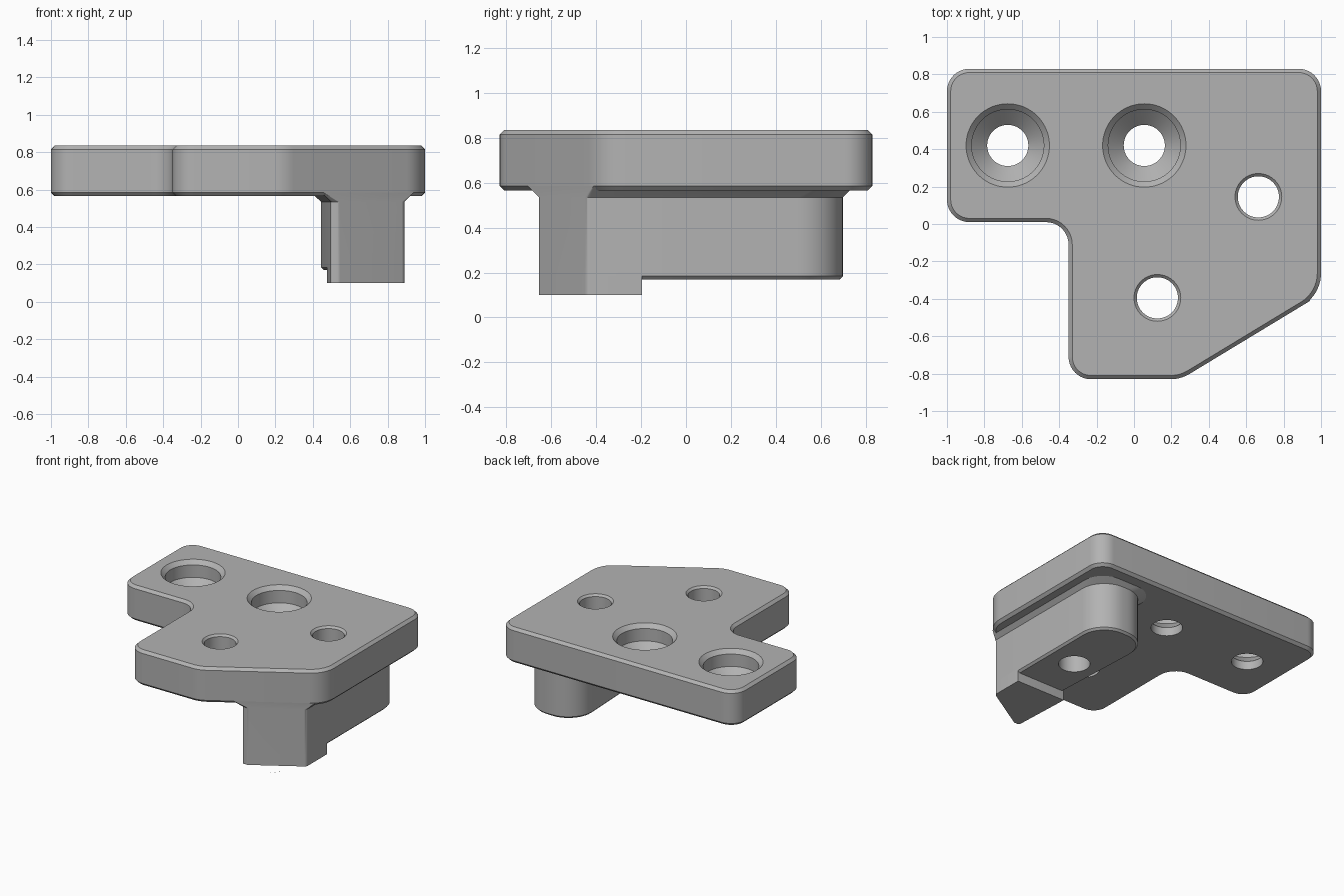
import bpy, bmesh, math
from mathutils import Vector

cube = bpy.data.objects.get("Cube")
if cube:
    bpy.data.objects.remove(cube, do_unlink=True)

# One grey material
grey = bpy.data.materials.new("machined grey")
grey.use_nodes = True
color = (0.45, 0.45, 0.45, 1)
grey.diffuse_color = color
grey.node_tree.nodes["Principled BSDF"].inputs["Base Color"].default_value = color


def outline(corners, inset=0.0, fixed=(), steps=10):
    """Rounded counter-clockwise polygon of (x, y, radius); edges in fixed do not move."""
    n = len(corners)
    pts = [Vector(c[:2]) for c in corners]
    dirs = [(pts[(i + 1) % n] - pts[i]).normalized() for i in range(n)]
    moves = [0.0 if i in fixed else inset for i in range(n)]
    verts = []
    for i in range(n):
        a, b = dirs[i - 1], dirs[i]
        turn = a.cross(b)
        # Shift both neighbouring edges inward, then intersect them
        p = pts[i] + (moves[i - 1] * b - moves[i] * a) / turn
        r = max(corners[i][2] - math.copysign(inset, turn), 0.001)
        angle = a.angle(b)
        tangent = r * math.tan(angle / 2)
        side = math.copysign(1, turn)
        start = p - a * tangent
        centre = start + Vector((-a.y, a.x)) * side * r
        base = start - centre
        for k in range(steps + 1):
            t = side * angle * k / steps
            c, s = math.cos(t), math.sin(t)
            verts.append(centre + Vector((base.x * c - base.y * s, base.x * s + base.y * c)))
    return verts


def circle(x, y, r, n=64):
    return [Vector((x + r * math.cos(math.tau * i / n), y + r * math.sin(math.tau * i / n)))
            for i in range(n)]


def loft(name, layers):
    """Closed solid through stacked (loop, z) layers, lowest first."""
    bm = bmesh.new()
    rings = [[bm.verts.new((p.x, p.y, z)) for p in loop] for loop, z in layers]
    n = len(rings[0])
    bm.faces.new(rings[0][::-1])
    bm.faces.new(rings[-1])
    for low, high in zip(rings, rings[1:]):
        for i in range(n):
            j = (i + 1) % n
            bm.faces.new((low[i], low[j], high[j], high[i]))
    mesh = bpy.data.meshes.new(name)
    bm.to_mesh(mesh)
    bm.free()
    mesh.materials.append(grey)
    obj = bpy.data.objects.new(name, mesh)
    bpy.context.collection.objects.link(obj)
    return obj


def drill(target, x, y, profile):
    """Cut a round hole with a (radius, z) profile."""
    cutter = loft("hole_cutter", [(circle(x, y, r), z) for r, z in profile])
    cutter.hide_render = True
    mod = target.modifiers.new("hole", "BOOLEAN")
    mod.operation, mod.solver, mod.object = "DIFFERENCE", "EXACT", cutter
    activate(target)
    bpy.ops.object.modifier_apply(modifier=mod.name)
    bpy.data.objects.remove(cutter, do_unlink=True)


def activate(obj):
    bpy.ops.object.select_all(action="DESELECT")
    obj.select_set(True)
    bpy.context.view_layer.objects.active = obj


TOP, UNDER, BEVEL = 0.835, 0.565, 0.02


def slant(x):
    """y of the angled front face."""
    return -0.83 + 0.606 * (x - 0.25)


# Plate with chamfered rims
plate_shape = [(-1, 0.83, 0.12), (-1, 0.01, 0.12), (-0.35, 0.01, 0.12), (-0.35, -0.83, 0.12),
               (0.25, -0.83, 0.2), (1, slant(1), 0.2), (1, 0.83, 0.12)]
plate = loft("plate", [(outline(plate_shape, BEVEL), UNDER), (outline(plate_shape), UNDER + BEVEL),
                       (outline(plate_shape), TOP - BEVEL), (outline(plate_shape, BEVEL), TOP)])

# Boss under the plate, flaring where it meets the underside
front = 0.25 + (0.83 - 0.655) / 0.606
boss_shape = [(0.89, slant(0.89), 0.03), (0.89, 0.70, 0.2), (0.435, 0.70, 0.2),
              (0.495, -0.655, 0.015), (front, -0.655, 0.03)]
slanted_edge = (4,)
boss = loft("boss", [(outline(boss_shape, 0.015), 0.17), (outline(boss_shape), 0.185),
                     (outline(boss_shape), 0.535),
                     (outline(boss_shape, -0.05, slanted_edge), 0.585)])

# Lower column at the front of the boss
column_shape = [boss_shape[0], (0.89, -0.195, 0.002), (0.475, -0.195, 0.002)] + boss_shape[3:]
column = loft("column", [(outline(column_shape), 0.10), (outline(column_shape), 0.20)])

# Locating pin with a chamfered tip
pin_shape = [(0.84, slant(0.84) + 0.07, 0.04), (0.84, -0.245, 0.05), (0.55, -0.245, 0.05),
             (0.55, -0.55, 0.04), (0.595, -0.55, 0.04)]
pin = loft("locating_pin", [(outline(pin_shape, BEVEL), 0), (outline(pin_shape), BEVEL),
                            (outline(pin_shape), 0.12)])

# Countersunk screw holes, plain holes and the pin hole
for x in (-0.675, 0.055):
    drill(plate, x, 0.42, [(0.11, 0.5), (0.11, 0.63), (0.193, 0.71),
                           (0.193, TOP - 0.03), (0.223, TOP), (0.223, 0.9)])
for x, y in ((0.665, 0.145), (0.125, -0.395)):
    drill(plate, x, y, [(0.11, 0.5), (0.11, TOP - 0.015), (0.125, TOP), (0.125, 0.9)])
drill(boss, 0.665, 0.145, [(0.11, 0.1), (0.11, 0.7)])
drill(pin, 0.70, -0.38, [(0.055, -0.1), (0.055, 0.09)])

for part in (plate, boss, column, pin):
    activate(part)
    bpy.ops.object.shade_smooth_by_angle(angle=math.radians(30))
